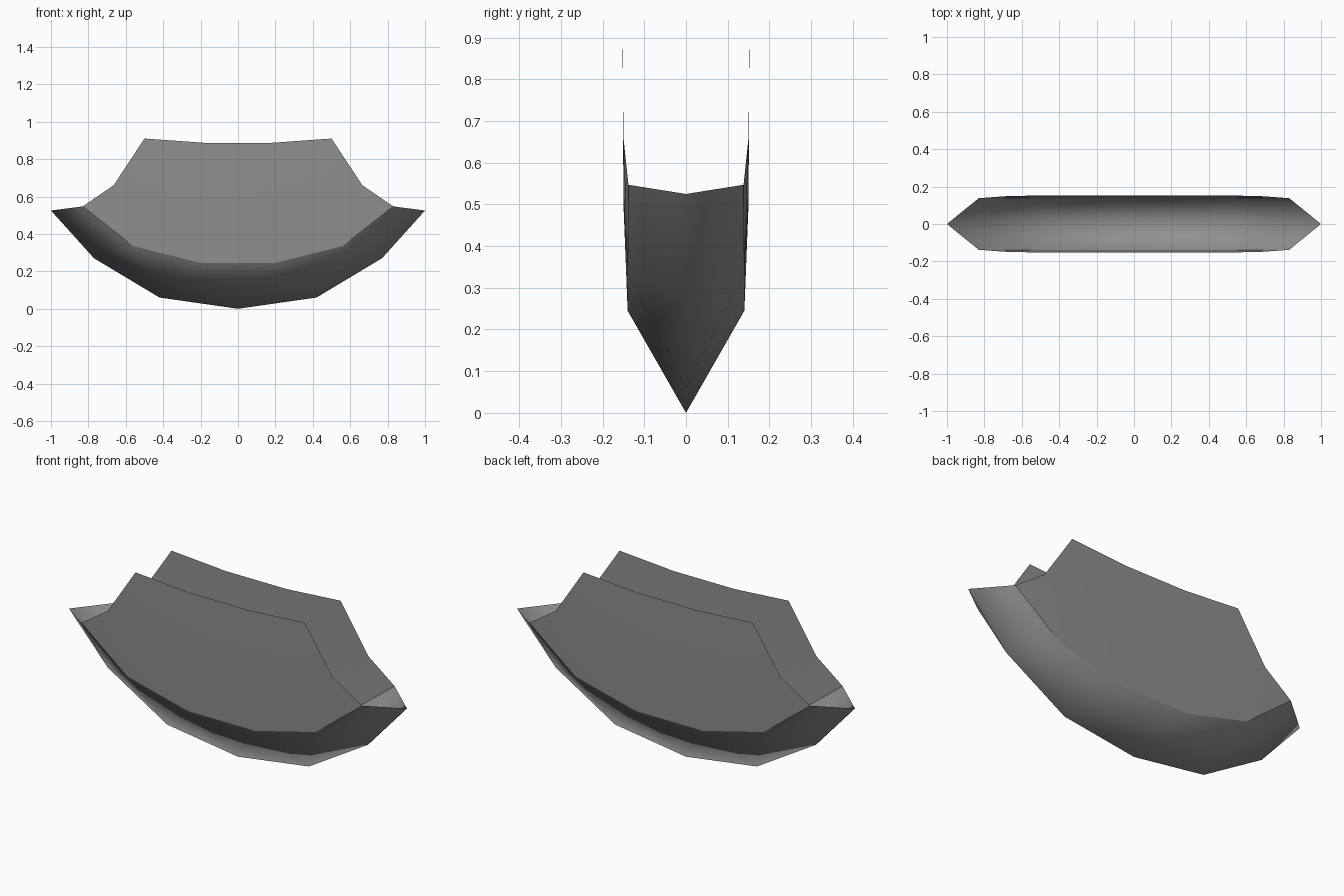
import bpy, bmesh, math

cube = bpy.data.objects.get("Cube")
if cube:
    bpy.data.objects.remove(cube, do_unlink=True)

grey = bpy.data.materials.new("mid grey")
grey.use_nodes = True
colour = (0.28, 0.28, 0.28, 1)
grey.diffuse_color = colour
grey.node_tree.nodes["Principled BSDF"].inputs["Base Color"].default_value = colour

# Right half (x >= 0) of each row of the triangulated shell: (x, y, z), keel to rim
HALF_ROWS = [
    [(0, 0, 0), (0.42, 0, 0.06), (0.77, 0, 0.27), (1, 0, 0.525)],
    [(0.2, -0.14, 0.245), (0.56, -0.14, 0.335), (0.83, -0.138, 0.547)],
    [(0, -0.15, 0.5), (0.36, -0.15, 0.53), (0.665, -0.15, 0.66)],
    [(0.18, -0.152, 0.887), (0.5, -0.152, 0.91)],
]


def full_row(half):
    """Reflect a half row across x = 0, keeping a single centre point."""
    return [(-x, y, z) for x, y, z in reversed(half) if x > 0] + half


# Front wall: each row has one point fewer than the row below
bm = bmesh.new()
rows = [[bm.verts.new(p) for p in full_row(h)] for h in HALF_ROWS]
for low, high in zip(rows, rows[1:]):
    for i, top in enumerate(high):
        bm.faces.new((low[i], low[i + 1], top))
        if i + 1 < len(high):
            bm.faces.new((low[i + 1], high[i + 1], top))

mesh = bpy.data.meshes.new("open_hull")
bm.to_mesh(mesh)
bm.free()
mesh.materials.append(grey)
hull = bpy.data.objects.new("open_hull", mesh)
bpy.context.collection.objects.link(hull)

# Smooth upper walls, crisp lower facets
bpy.ops.object.select_all(action='DESELECT')
hull.select_set(True)
bpy.context.view_layer.objects.active = hull
bpy.ops.object.shade_smooth_by_angle(angle=math.radians(20))

# Back wall joined along the keel
mirror = hull.modifiers.new("back wall", 'MIRROR')
mirror.use_axis = (False, True, False)
mirror.use_mirror_merge = True
mirror.merge_threshold = 0.001
